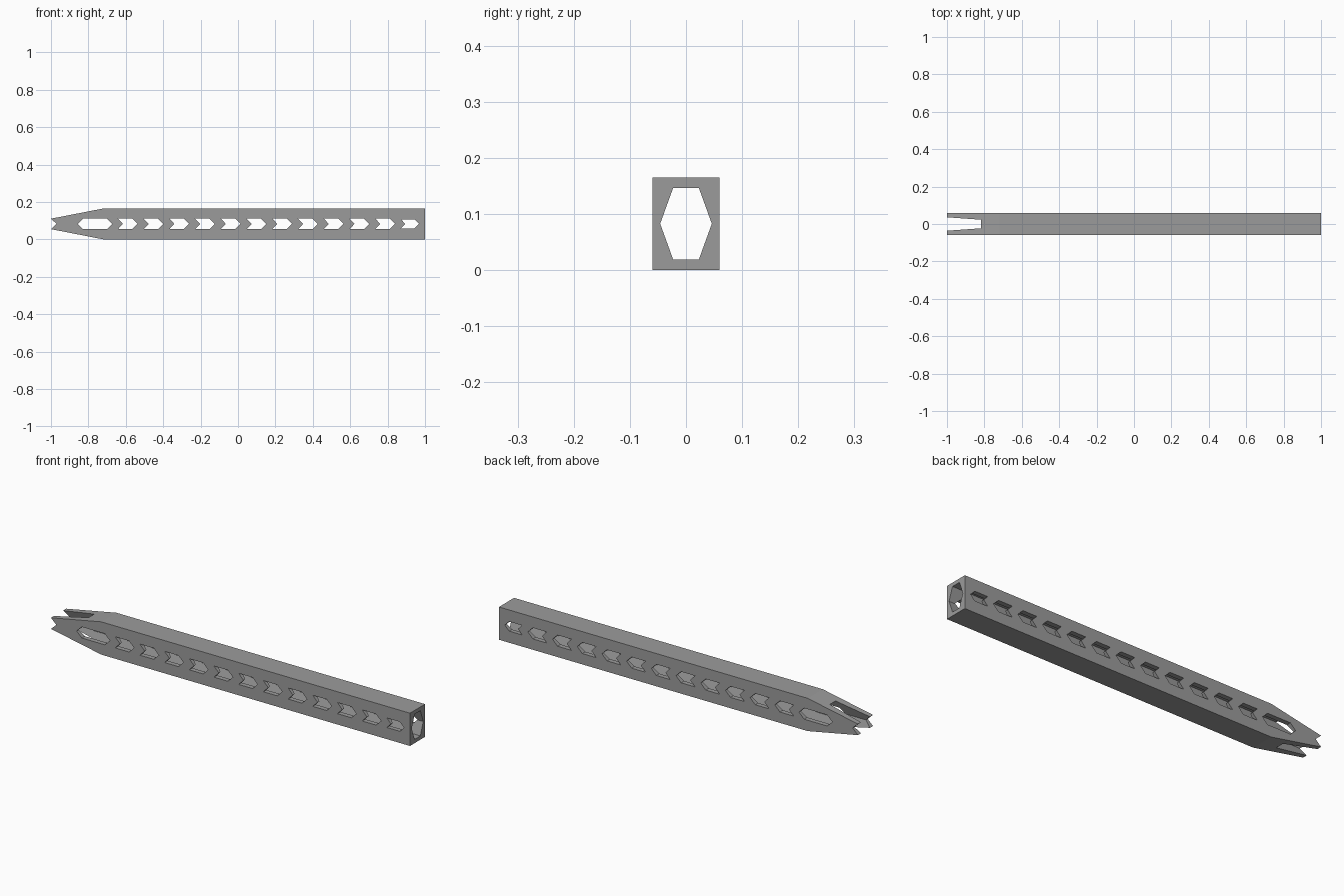
import bpy, bmesh

if "Cube" in bpy.data.objects:
    bpy.data.objects.remove(bpy.data.objects["Cube"])

MID = 0.0825


def prisms(name, profiles, to_a, to_b):
    """Extrude each 2D profile between two 3D mappings into one object."""
    bm = bmesh.new()
    for pts in profiles:
        a = [bm.verts.new(to_a(*p)) for p in pts]
        b = [bm.verts.new(to_b(*p)) for p in pts]
        bm.faces.new(a)
        bm.faces.new(b[::-1])
        n = len(pts)
        for i in range(n):
            bm.faces.new((a[i], b[i], b[(i + 1) % n], a[(i + 1) % n]))
    bmesh.ops.recalc_face_normals(bm, faces=bm.faces)
    me = bpy.data.meshes.new(name)
    bm.to_mesh(me)
    bm.free()
    ob = bpy.data.objects.new(name, me)
    bpy.context.collection.objects.link(ob)
    return ob


def along_y(name, profiles, half):
    return prisms(name, profiles, lambda x, z: (x, -half, z), lambda x, z: (x, half, z))


def cut(target, cutter):
    mod = target.modifiers.new(cutter.name, 'BOOLEAN')
    mod.operation = 'DIFFERENCE'
    mod.solver = 'EXACT'
    mod.object = cutter
    bpy.context.view_layer.objects.active = target
    bpy.ops.object.modifier_apply(modifier=mod.name)
    bpy.data.objects.remove(cutter)


# Outer bar: tapered left end with a V notch
bar = along_y("slotted_tube", [[
    (1, 0), (1, 0.165), (-0.72, 0.165), (-1, MID + 0.028),
    (-0.97, MID), (-1, MID - 0.028), (-0.72, 0)]], 0.06)
grey = bpy.data.materials.new("dark_grey")
grey.diffuse_color = (0.33, 0.33, 0.33, 1)
grey.use_nodes = True
grey.node_tree.nodes["Principled BSDF"].inputs["Base Color"].default_value = grey.diffuse_color
bar.data.materials.append(grey)

# Hexagonal bore through the full length
hexagon = [(0.046, MID), (0.023, 0.146), (-0.023, 0.146),
           (-0.046, MID), (-0.023, 0.019), (0.023, 0.019)]
bore = prisms("bore", [hexagon], lambda y, z: (-1.1, y, z), lambda y, z: (1.1, y, z))
cut(bar, bore)

# Side openings: one long hexagon followed by twelve chevrons
H = 0.028
slots = [[(-0.857, MID), (-0.828, MID + H), (-0.7, MID + H),
          (-0.672, MID), (-0.7, MID - H), (-0.828, MID - H)]]
for i in range(12):
    x = -0.642 + 0.1376 * i
    h, length = (0.024, 0.096) if i == 11 else (H, 0.105)
    slots.append([(x, MID + h), (x + length - h, MID + h), (x + length, MID),
                  (x + length - h, MID - h), (x, MID - h), (x + h * 0.95, MID)])
cut(bar, along_y("slots", slots, 0.1))
